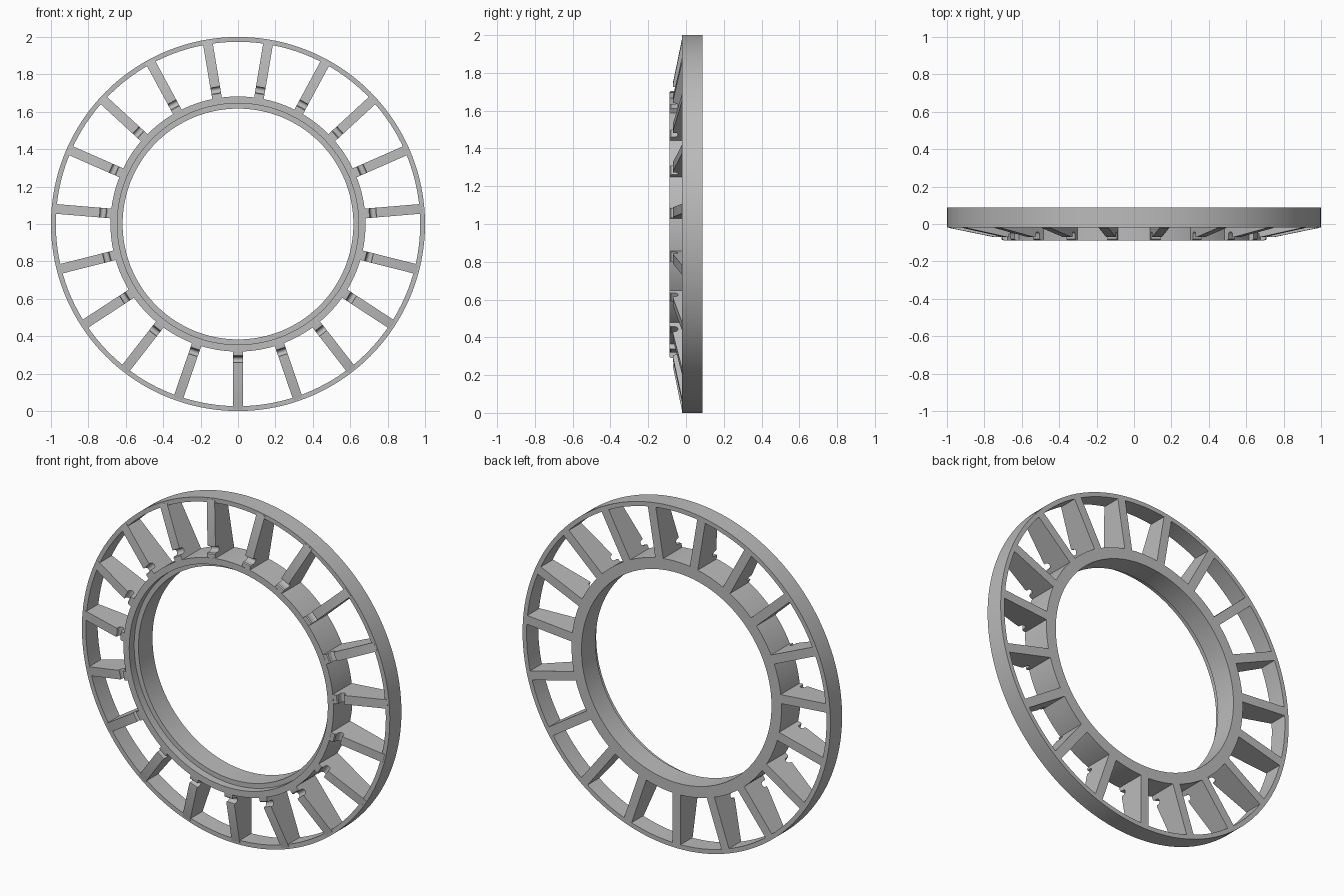
import bpy, bmesh, math
from mathutils import Matrix, Vector

cube = bpy.data.objects.get("Cube")
if cube:
    bpy.data.objects.remove(cube, do_unlink=True)

SPOKES = 19
FRONT, BACK = -0.088, 0.088
CENTRE = Matrix.Translation((0, 0, 1))

grey = bpy.data.materials.new("plain grey")
grey.use_nodes = True
colour = (0.5, 0.5, 0.5, 1)
grey.diffuse_color = colour
grey.node_tree.nodes["Principled BSDF"].inputs["Base Color"].default_value = colour


def finish(bm, name):
    bmesh.ops.recalc_face_normals(bm, faces=bm.faces)
    bm.transform(CENTRE)
    mesh = bpy.data.meshes.new(name)
    bm.to_mesh(mesh)
    bm.free()
    mesh.materials.append(grey)
    obj = bpy.data.objects.new(name, mesh)
    bpy.context.collection.objects.link(obj)
    bpy.ops.object.select_all(action="DESELECT")
    obj.select_set(True)
    bpy.context.view_layer.objects.active = obj
    bpy.ops.object.shade_smooth_by_angle(angle=math.radians(30))
    return obj


def lathe(name, profile, steps=152):
    """Turn a closed (radius, y) profile about the y axis."""
    bm = bmesh.new()
    verts = [bm.verts.new((r, y, 0)) for r, y in profile]
    edges = [bm.edges.new((v, verts[i - 1])) for i, v in enumerate(verts)]
    bmesh.ops.spin(bm, geom=verts + edges, cent=(0, 0, 0), axis=(0, 1, 0),
                   angle=math.tau, steps=steps, use_merge=True)
    bmesh.ops.remove_doubles(bm, verts=bm.verts, dist=1e-5)
    return finish(bm, name)


# Outer rim
lathe("outer_rim", [(0.974, -0.02), (1, -0.02), (1, BACK), (0.974, BACK)])

# Inner hub with a recessed seat at the front
lathe("inner_hub", [(0.645, FRONT), (0.682, FRONT), (0.682, BACK),
                    (0.617, BACK), (0.617, -0.042), (0.645, -0.042)])

# Spokes: sloping blades with a rounded wire groove beside the hub
groove = [(0.725 + 0.016 * math.cos(a), -0.058 + 0.016 * math.sin(a))
          for a in (math.pi * i / 8 for i in range(9))]
profile = ([(0.665, BACK), (0.99, BACK), (0.99, -0.021), (0.75, -0.07),
            (0.741, -0.069)] + groove +
           [(0.709, -0.08), (0.704, -0.086), (0.697, FRONT + 0.001),
            (0.665, FRONT + 0.001)])
HALF = 0.026
bm = bmesh.new()
for i in range(SPOKES):
    turn = Matrix.Rotation(math.pi / 2 + math.tau * i / SPOKES, 4, "Y")
    face = bm.faces.new([bm.verts.new(turn @ Vector((r, y, -HALF)))
                         for r, y in profile])
    side = bmesh.ops.extrude_face_region(bm, geom=[face], use_keep_orig=True)
    bmesh.ops.translate(bm, vec=turn @ Vector((0, 0, 2 * HALF)),
                        verts=[g for g in side["geom"] if isinstance(g, bmesh.types.BMVert)])
finish(bm, "spokes")
